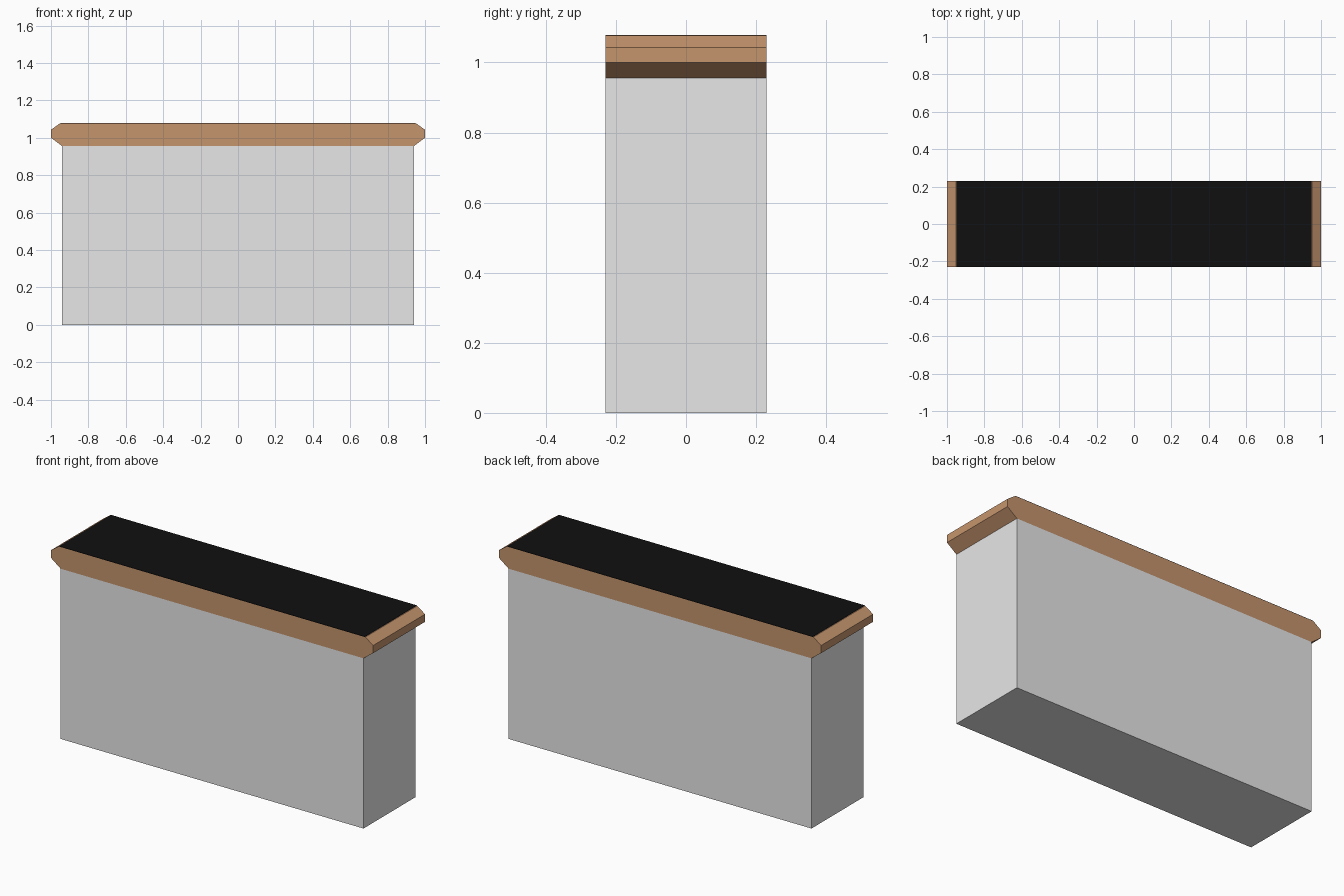
import bpy

if "Cube" in bpy.data.objects:
    bpy.data.objects.remove(bpy.data.objects["Cube"])


def material(name, rgb):
    m = bpy.data.materials.new(name)
    m.diffuse_color = (*rgb, 1.0)
    m.use_nodes = True
    m.node_tree.nodes["Principled BSDF"].inputs["Base Color"].default_value = m.diffuse_color
    return m


GREY = material("light grey", (0.8, 0.8, 0.8))
WOOD = material("warm wood", (0.56, 0.30, 0.155))
BLACK = material("black", (0.005, 0.005, 0.005))

HALF_DEPTH = 0.23


def prism(name, half_profile, mat):
    """Mirror (x, z) points across x = 0 and extrude the outline along y."""
    outline = half_profile + [(-x, z) for x, z in reversed(half_profile)]
    n = len(outline)
    verts = [(x, y, z) for y in (-HALF_DEPTH, HALF_DEPTH) for x, z in outline]
    faces = [tuple(range(n)), tuple(reversed(range(n, 2 * n)))]
    faces += [(i, i + n, (i + 1) % n + n, (i + 1) % n) for i in range(n)]
    mesh = bpy.data.meshes.new(name)
    mesh.from_pydata(verts, [], faces)
    mesh.materials.append(mat)
    mesh.update()
    obj = bpy.data.objects.new(name, mesh)
    bpy.context.collection.objects.link(obj)
    return obj


# Solid base block
prism("counter_base", [(0.94, 0.0), (0.94, 0.955)], GREY)

# Wooden top with bevelled, overhanging ends
prism("wooden_top", [(0.94, 0.955), (1.0, 1.0), (1.0, 1.043), (0.952, 1.077)], WOOD)

# Thin black surface plate
prism("black_surface", [(0.948, 1.077), (0.948, 1.079)], BLACK)
